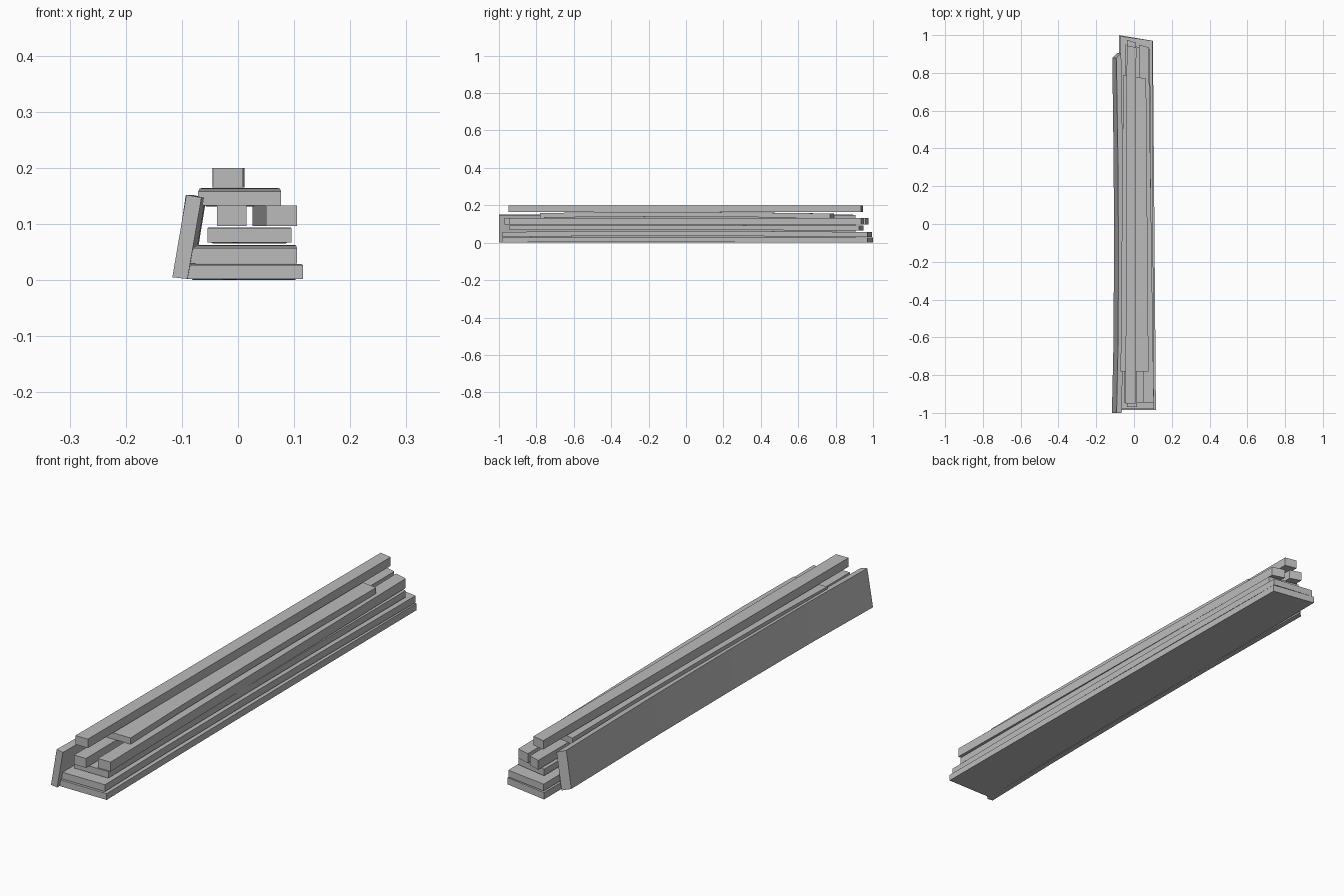
import bpy
import bmesh

cube = bpy.data.objects.get("Cube")
if cube:
    bpy.data.objects.remove(cube, do_unlink=True)

grey = bpy.data.materials.new("weathered_grey")
grey.use_nodes = True
colour = (0.5, 0.5, 0.5, 1)
grey.diffuse_color = colour
grey.node_tree.nodes["Principled BSDF"].inputs["Base Color"].default_value = colour


def rect(x0, x1, z0, z1):
    """Rectangular plank end, anticlockwise from lower left."""
    return [(x0, z0), (x1, z0), (x1, z1), (x0, z1)]


def plank(name, front, back, y_front, y_left, y_right, bow=(0, 0)):
    """Loft a slightly bowed plank from one end to the other; the back is cut askew."""
    bm = bmesh.new()
    rings = []
    for t, bend in ((0, 0), (0.2, 0.8), (0.45, 1), (0.7, 0.8), (1, 0)):
        ring = []
        for i, (a, b) in enumerate(zip(front, back)):
            y_back = y_right if i in (1, 2) else y_left
            ring.append(bm.verts.new((a[0] + (b[0] - a[0]) * t + bow[0] * bend,
                                      y_front + (y_back - y_front) * t,
                                      a[1] + (b[1] - a[1]) * t + bow[1] * bend)))
        rings.append(ring)
    for r, s in zip(rings, rings[1:]):
        for i in range(4):
            j = (i + 1) % 4
            bm.faces.new((r[i], r[j], s[j], s[i]))
    bm.faces.new(rings[0])
    bm.faces.new(rings[-1])
    bmesh.ops.recalc_face_normals(bm, faces=bm.faces)
    mesh = bpy.data.meshes.new(name)
    bm.to_mesh(mesh)
    bm.free()
    mesh.materials.append(grey)
    obj = bpy.data.objects.new(name, mesh)
    bpy.context.collection.objects.link(obj)
    return obj


# Two wide boards at the bottom
plank("bottom_board", rect(-0.09, 0.116, 0.002, 0.027), rect(-0.08, 0.10, 0, 0.027),
      -0.985, 1.0, 0.97, (0, 0.002))
plank("second_board", rect(-0.085, 0.105, 0.03, 0.057), rect(-0.075, 0.097, 0.03, 0.057),
      -0.98, 0.995, 0.97, (0, 0.006))

# Narrower board carrying two beams
plank("third_board", rect(-0.054, 0.095, 0.067, 0.093), rect(-0.045, 0.085, 0.065, 0.091),
      -0.945, 0.95, 0.925, (0, 0.002))
plank("left_beam", rect(-0.037, 0.015, 0.096, 0.133), rect(-0.037, 0.01, 0.096, 0.133),
      -0.97, 0.975, 0.96)
plank("right_beam", rect(0.05, 0.105, 0.096, 0.133), rect(0.026, 0.078, 0.096, 0.133),
      -0.945, 0.95, 0.935)

# Short board and the beam on top
plank("upper_board", rect(-0.071, 0.077, 0.133, 0.158), rect(-0.057, 0.064, 0.131, 0.156),
      -0.78, 0.79, 0.77, (0, 0.007))
plank("top_beam", rect(-0.045, 0.009, 0.165, 0.2), rect(-0.038, 0.012, 0.165, 0.2),
      -0.95, 0.945, 0.935)

# Board leaning on the left of the stack as seen from the front
lean_front = [(-0.117, 0.005), (-0.09, 0.002), (-0.065, 0.147), (-0.092, 0.152)]
lean_back = [(-0.115, 0.005), (-0.09, 0.002), (-0.068, 0.147), (-0.093, 0.152)]
plank("leaning_board", lean_front, lean_back, -1.0, 0.88, 0.905, (0.01, 0))
